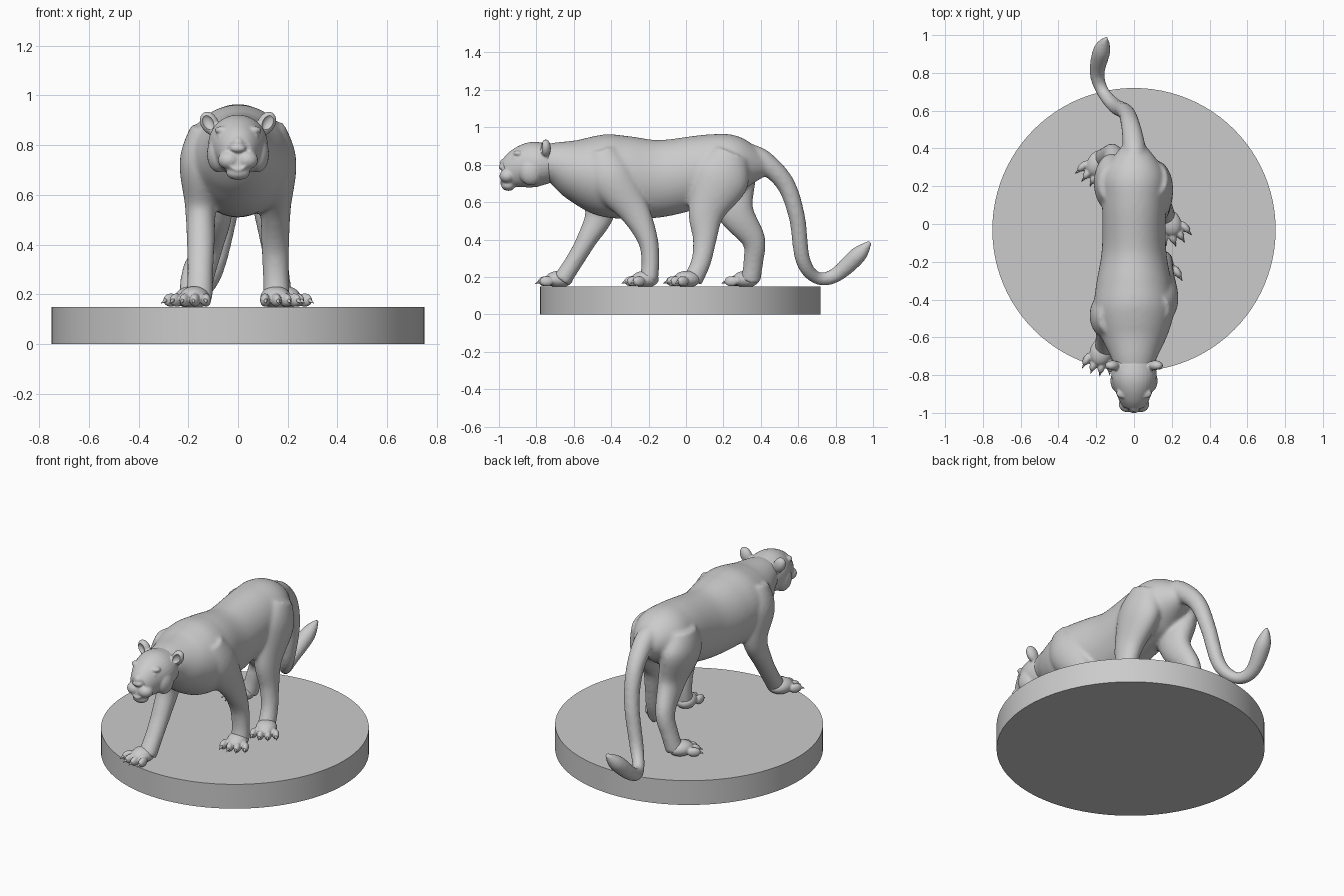
import bpy, bmesh, math
from mathutils import Vector, Matrix

if "Cube" in bpy.data.objects:
    bpy.data.objects.remove(bpy.data.objects["Cube"])


def spline(keys, steps=8):
    """Catmull-Rom samples through tuples of any length."""
    out, n = [], len(keys)
    for i in range(n - 1):
        p = [keys[max(0, min(n - 1, i + k))] for k in (-1, 0, 1, 2)]
        for s in range(steps):
            t = s / steps
            out.append([b + 0.5 * t * (c - a + t * (2 * a - 5 * b + 4 * c - d + t * (3 * b - a - 3 * c + d)))
                        for a, b, c, d in zip(*p)])
    return out + [list(keys[-1])]


def tube(bm, keys, sides=28):
    """Loft of elliptic sections: x, y, z, half width, half depth."""
    pts, rings = spline(keys), []
    for i, p in enumerate(pts):
        t = (Vector(pts[min(i + 1, len(pts) - 1)][:3]) - Vector(pts[max(i - 1, 0)][:3])).normalized()
        side = (Vector((1, 0, 0)) - t * t.x).normalized()
        up = side.cross(t)
        angles = [math.tau * k / sides for k in range(sides)]
        rings.append([bm.verts.new(Vector(p[:3]) + side * p[3] * math.cos(a) + up * p[4] * math.sin(a))
                      for a in angles])
    faces = [bm.faces.new((r[k - 1], r[k], q[k], q[k - 1]))
             for r, q in zip(rings, rings[1:]) for k in range(sides)]
    faces += [bm.faces.new(rings[0]), bm.faces.new(rings[-1])]
    bmesh.ops.recalc_face_normals(bm, faces=faces)


def blob(bm, loc, rad, rot=Matrix()):
    m = Matrix.Translation(loc) @ rot.to_4x4() @ Matrix.Diagonal((*rad, 1))
    bmesh.ops.create_uvsphere(bm, u_segments=20, v_segments=14, radius=1, matrix=m)


def finish(bm, name, voxel=None, smooth=0):
    me = bpy.data.meshes.new(name)
    bm.to_mesh(me)
    bm.free()
    ob = bpy.data.objects.new(name, me)
    bpy.context.collection.objects.link(ob)
    if voxel:
        r = ob.modifiers.new("fuse", 'REMESH')
        r.mode, r.voxel_size, r.use_smooth_shade = 'VOXEL', voxel, True
        s = ob.modifiers.new("soften", 'SMOOTH')
        s.factor, s.iterations = 0.5, smooth
    return ob


# round base
bpy.ops.mesh.primitive_cylinder_add(vertices=96, radius=0.75, depth=0.15, location=(0, -0.03, 0.075))
bpy.context.object.name = "round_base"
bpy.ops.object.shade_smooth_by_angle()

# torso: y, z, half width, half height
bm = bmesh.new()
torso = [(-.80, .81, .09, .085), (-.70, .808, .125, .114), (-.58, .775, .18, .172), (-.46, .75, .212, .216),
         (-.33, .732, .202, .222), (-.13, .727, .17, .206), (.14, .78, .168, .184),
         (.28, .80, .158, .153), (.43, .79, .05, .05)]
tube(bm, [(0, *s[:1], *s[1:2], *s[2:]) for s in torso], 40)

# legs: shared height, half width and half depth, then one y path per leg
front = [(.86, .08, .09), (.73, .09, .122), (.55, .063, .082), (.40, .056, .055), (.28, .052, .048), (.18, .054, .05)]
hind = [(.86, .078, .10), (.73, .092, .153), (.55, .068, .10), (.40, .052, .064), (.28, .047, .053), (.18, .05, .053)]


def leg(sections, xs, ys):
    tube(bm, [(x, y, *s) for s, x, y in zip(sections, xs, ys)])


front_x = (.11, .145, .15, .15, .152, .155)
leg(front, front_x, (-.45, -.40, -.275, -.205, -.19, -.20))
leg(front, [-x for x in front_x], (-.50, -.485, -.46, -.53, -.60, -.665))
leg(hind, (.10, .115, .128, .144, .16, .17), (.24, .185, .11, .10, .08, .035))
leg(hind, (-.11, -.12, -.088, -.11, -.14, -.165), (.21, .22, .265, .36, .36, .345))

# tail: x, y, z, radius
tail = [(0, .31, .86, .06), (0, .41, .82, .06), (-.02, .53, .70, .05), (-.045, .593, .52, .044),
        (-.10, .625, .29, .04), (-.165, .70, .195, .034), (-.195, .80, .21, .04),
        (-.17, .92, .317, .046), (-.145, .987, .39, .01)]
tube(bm, [(*p, p[3]) for p in tail], 20)
finish(bm, "body_legs_and_tail", 0.01, 10)

# head: skull, muzzle, brows, eyes, ears
bm = bmesh.new()
skull = [(-.70, .805, .10, .095), (-.76, .805, .116, .112), (-.82, .80, .118, .121),
         (-.89, .78, .096, .108), (-.96, .75, .062, .073), (-.982, .75, .04, .045)]
tube(bm, [(0, *s) for s in skull], 32)
blob(bm, (0, -.935, .81), (.036, .062, .032))
blob(bm, (0, -.982, .787), (.032, .02, .017))
blob(bm, (0, -.95, .69), (.048, .038, .03))
for s in (-1, 1):
    lean = Matrix.Rotation(s * .5, 4, 'Y')
    blob(bm, (s * .036, -.955, .74), (.045, .042, .038))
    blob(bm, (s * .078, -.83, .765), (.047, .065, .075))
    blob(bm, (s * .06, -.896, .86), (.034, .028, .017))
    blob(bm, (s * .064, -.912, .835), (.018, .015, .011))
    blob(bm, (s * .114, -.75, .888), (.036, .028, .05), lean)
head = finish(bm, "head", 0.006, 3)

# ear hollows
bm = bmesh.new()
for s in (-1, 1):
    blob(bm, (s * .122, -.78, .892), (.023, .02, .034), Matrix.Rotation(s * .5, 4, 'Y'))
cutter = finish(bm, "ear_hollow_cutter")
cutter.hide_render = True
cut = head.modifiers.new("ear_hollows", 'BOOLEAN')
cut.operation, cut.object, cut.solver = 'DIFFERENCE', cutter, 'EXACT'
bpy.context.view_layer.objects.active = head
for m in list(head.modifiers):
    bpy.ops.object.modifier_apply(modifier=m.name)
bpy.data.objects.remove(cutter)
bpy.ops.object.select_all(action='DESELECT')
head.select_set(True)
bpy.ops.object.shade_smooth_by_angle(angle=math.radians(50))

# paws with four toes and claws: name, x, y, turn
for name, x, y, turn in (("front_right", .155, -.23, .3), ("front_left", -.178, -.69, -.25),
                         ("hind_right", .195, -.005, .45), ("hind_left", -.195, .31, -.55)):
    place = Matrix.Translation((x, y, 0)) @ Matrix.Rotation(turn, 4, 'Z')
    bm, claws = bmesh.new(), bmesh.new()
    blob(bm, (0, .012, .188), (.06, .075, .045))
    for i in (-1.5, -.5, .5, 1.5):
        tx, ty = i * .041, -.062 + .009 * i * i
        fan = Matrix.Rotation(i * .2, 4, 'Z')
        blob(bm, (tx, ty, .177), (.02, .038, .027), fan)
        tip = Matrix.Translation((tx * 1.15, ty - .038, .172)) @ fan @ Matrix.Rotation(math.radians(115), 4, 'X')
        bmesh.ops.create_cone(claws, cap_ends=True, segments=10, radius1=.011, radius2=.001, depth=.036, matrix=tip)
    for f in claws.faces:
        f.smooth = True
    finish(bm, name + "_paw", 0.005, 2).matrix_world = place
    finish(claws, name + "_claws").matrix_world = place
